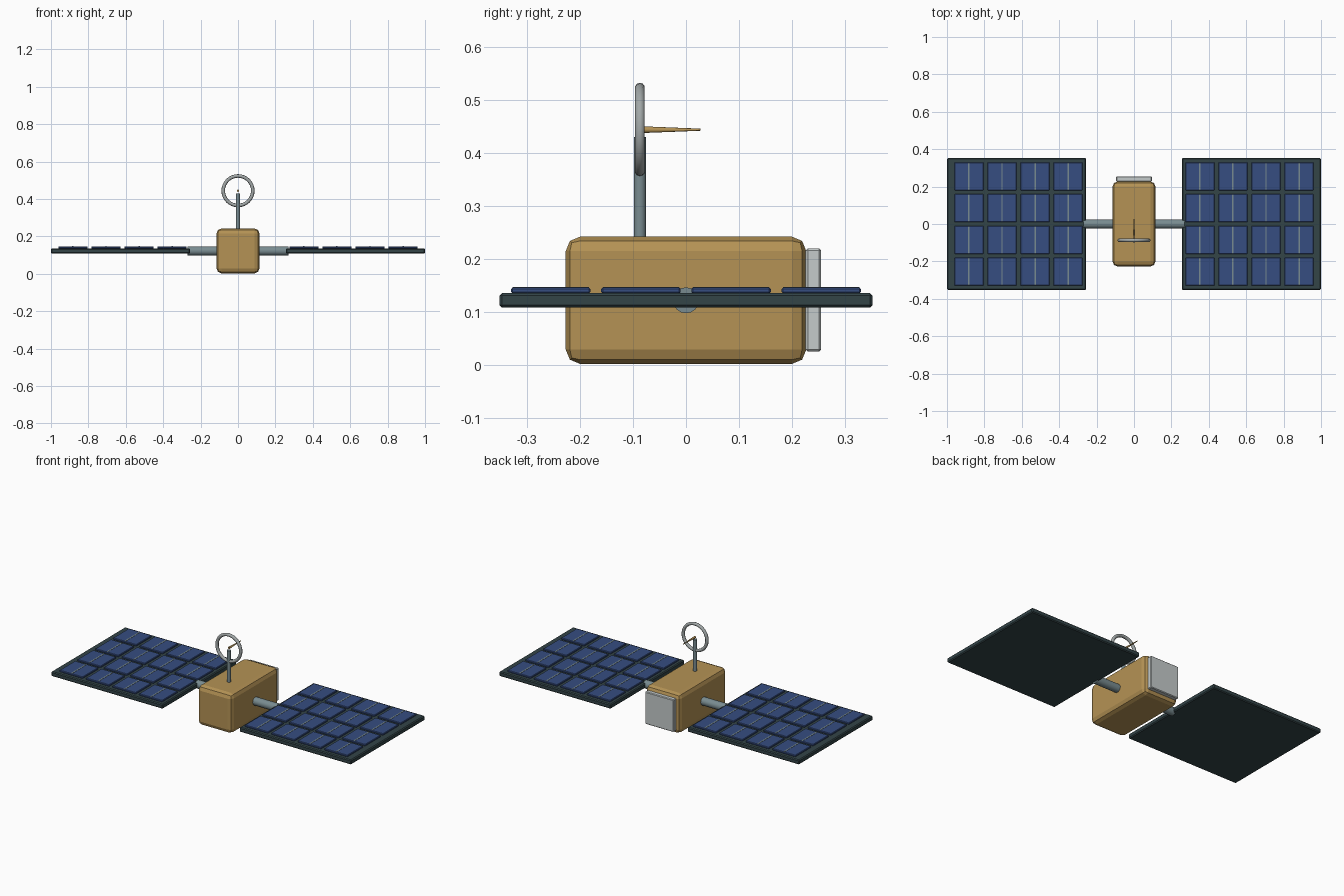
import bpy, math
from mathutils import Vector

if "Cube" in bpy.data.objects:
    bpy.data.objects.remove(bpy.data.objects["Cube"])


def material(name, rgb):
    m = bpy.data.materials.new(name)
    m.diffuse_color = (*rgb, 1)
    m.use_nodes = True
    m.node_tree.nodes["Principled BSDF"].inputs["Base Color"].default_value = m.diffuse_color
    return m


GOLD = material("gold foil", (0.46, 0.29, 0.09))
FRAME = material("dark frame", (0.033, 0.058, 0.064))
CELL = material("blue cell", (0.037, 0.075, 0.22))
STEEL = material("blue grey metal", (0.19, 0.26, 0.28))
SILVER = material("silver", (0.36, 0.39, 0.39))
WHITE = material("pale radiator", (0.56, 0.60, 0.60))


def finish(name, mat, bevel=0, segments=1):
    ob = bpy.context.object
    ob.name = name
    ob.data.materials.append(mat)
    if bevel:
        b = ob.modifiers.new("rounded edges", 'BEVEL')
        b.width, b.segments = bevel, segments
    return ob


def box(name, lo, hi, mat, bevel=0, segments=1):
    lo, hi = Vector(lo), Vector(hi)
    bpy.ops.mesh.primitive_cube_add(size=1, location=(lo + hi) / 2)
    bpy.context.object.scale = hi - lo
    bpy.ops.object.transform_apply(location=False, rotation=False, scale=True)
    return finish(name, mat, bevel, segments)


def rod(name, a, b, r1, r2, mat, sides=16):
    a, b = Vector(a), Vector(b)
    bpy.ops.mesh.primitive_cone_add(
        vertices=sides, radius1=r1, radius2=r2, depth=(b - a).length,
        location=(a + b) / 2,
        rotation=(b - a).to_track_quat('Z', 'Y').to_euler())
    bpy.ops.object.shade_smooth_by_angle(angle=math.radians(40))
    return finish(name, mat)


# Main body and rear radiator
box("body", (-0.115, -0.227, 0.002), (0.115, 0.227, 0.242), GOLD, 0.027, 2)
box("rear_radiator", (-0.095, 0.226, 0.025), (0.095, 0.255, 0.22), WHITE, 0.004)

# Solar wings on both sides
for side, label in ((-1, "left"), (1, "right")):
    rod(f"{label}_wing_arm", (side * 0.10, 0, 0.122), (side * 0.27, 0, 0.122),
        0.0245, 0.0245, STEEL)
    x0, x1 = sorted((side * 0.256, side * 1.0))
    box(f"{label}_wing_frame", (x0, -0.352, 0.108), (x1, 0.352, 0.136), FRAME, 0.005)
    for i in range(4):
        for j in range(4):
            x = side * 0.6175 + (i - 1.5) * 0.1765
            y = (j - 1.5) * 0.17
            box(f"{label}_solar_cell", (x - 0.078, y - 0.075, 0.135),
                (x + 0.078, y + 0.075, 0.146), CELL, 0.003)
            box(f"{label}_cell_strip", (x - 0.004, y - 0.072, 0.143),
                (x + 0.004, y + 0.072, 0.1472), STEEL)

# Antenna mast, ring and feed spike
rod("antenna_mast", (0, -0.087, 0.235), (0, -0.087, 0.43), 0.0115, 0.0115, STEEL)
bpy.ops.mesh.primitive_torus_add(
    major_radius=0.079, minor_radius=0.0095, major_segments=32, minor_segments=10,
    location=(0, -0.087, 0.444), rotation=(math.pi / 2, 0, 0))
bpy.ops.object.shade_smooth_by_angle(angle=math.radians(60))
finish("antenna_ring", SILVER)
rod("antenna_feed", (0, -0.087, 0.444), (0, 0.027, 0.444), 0.0065, 0.002, GOLD, 10)
